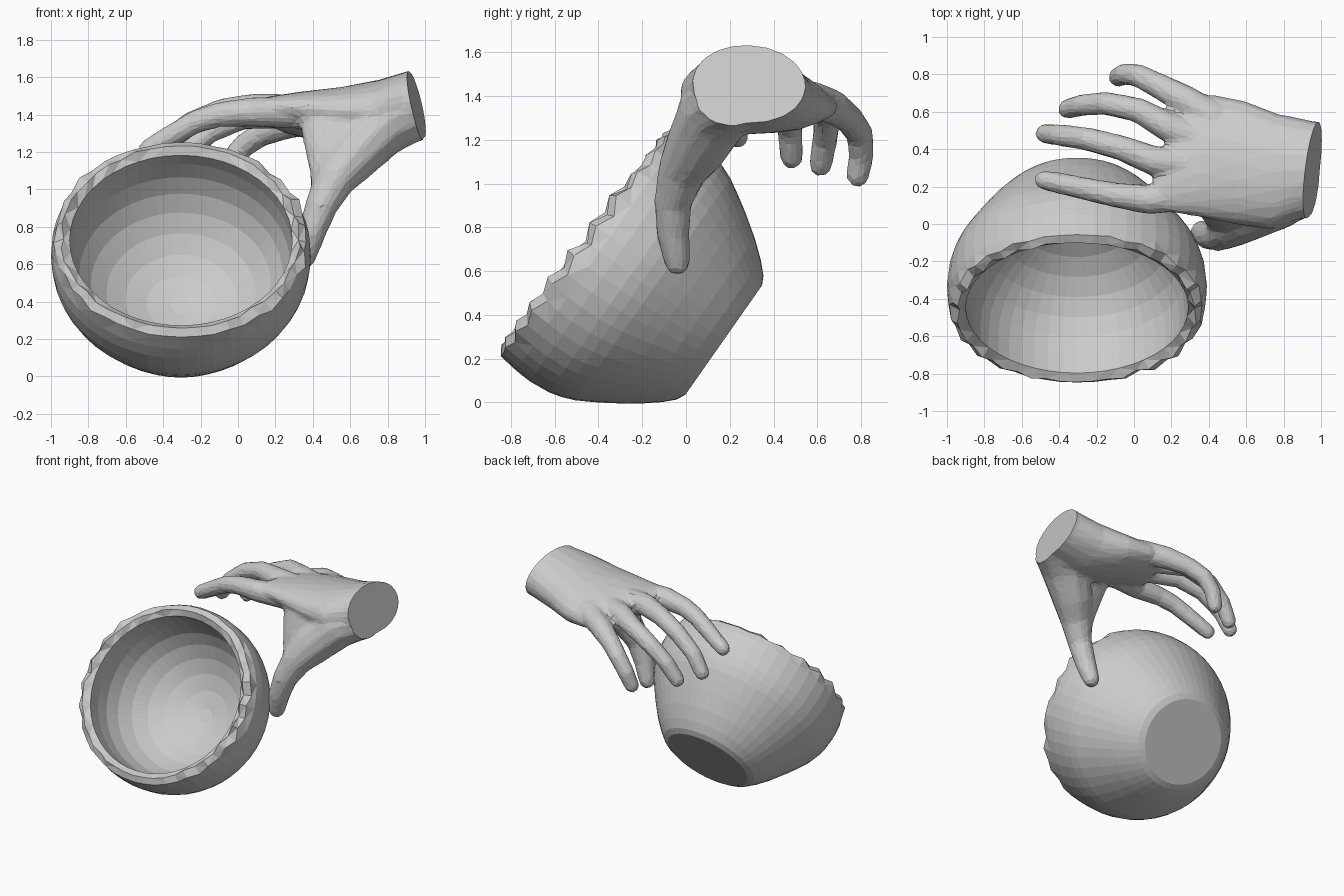
import bpy, bmesh, math, random
from mathutils import Vector

if "Cube" in bpy.data.objects:
    bpy.data.objects.remove(bpy.data.objects["Cube"])

random.seed(4)


def finish(bm, name):
    bmesh.ops.recalc_face_normals(bm, faces=bm.faces)
    me = bpy.data.meshes.new(name)
    bm.to_mesh(me)
    bm.free()
    ob = bpy.data.objects.new(name, me)
    bpy.context.collection.objects.link(ob)
    return ob


def skin_rings(bm, rings):
    """Join neighbouring vertex rings with quads and close both ends."""
    n = len(rings[0])
    for a, b in zip(rings, rings[1:]):
        for i in range(n):
            j = (i + 1) % n
            bm.faces.new((a[i], a[j], b[j], b[i]))
    bm.faces.new(rings[0])
    bm.faces.new(rings[-1])


def loft(bm, sections, n=16):
    """sections: (centre, half-axis u, half-axis v)"""
    rings = []
    for c, u, v in sections:
        rings.append([bm.verts.new(Vector(c) + Vector(u) * math.cos(t) + Vector(v) * math.sin(t))
                      for t in (2 * math.pi * i / n for i in range(n))])
    skin_rings(bm, rings)


def digit(bm, pts, radii, side):
    """Tube along pts with a rounded tip at the last point."""
    p = [Vector(q) for q in pts]
    r = list(radii)
    end = (p[-1] - p[-2]).normalized()
    tip = p[-1]
    p += [tip + end * r[-1] * 0.55, tip + end * r[-1] * 0.9]
    r += [r[-1] * 0.85, r[-1] * 0.45]
    secs = []
    for i, c in enumerate(p):
        d = (p[min(i + 1, len(p) - 1)] - p[max(i - 1, 0)]).normalized()
        v = d.cross(Vector(side)).normalized()
        u = v.cross(d)
        secs.append((c, u * r[i], v * r[i]))
    loft(bm, secs, 12)


# Bowl: tilted turned shape, open toward the front and up, with a chipped rim
SEG = 48
outer = [(0, .15), (0, .305), (.02, .345), (.07, .395), (.15, .46), (.26, .535), (.33, .578),
         (.4, .618), (.46, .642), (.52, .658), (.62, .668), (.70, .664)]
rim = [(.76, .652), (.785, .612), (.755, .572)]
inner = [(.66, .572)] + [(.66 - .50 * math.sin(a), .572 * math.cos(a))
                         for a in (math.radians(12 * k) for k in range(1, 7))] + [(.16, .05)]
bm = bmesh.new()
rings = []
for s, r in outer + rim + inner:
    chipped = (s, r) in rim[:2]
    ring = []
    for i in range(SEG):
        t = 2 * math.pi * i / SEG
        ss, rr = s, r
        if chipped:
            k = abs(math.cos(t))
            ss += k * ((.016 if i % 2 else -.016) + random.uniform(-.012, .012))
            rr += k * random.uniform(-.012, .012)
        if (s, r) in rim:
            ss += .01 - .025 * math.sin(t)     # lower lip reaches further forward
        h = rr * math.sin(t)
        ring.append(bm.verts.new((-.305 + 1.04 * rr * math.cos(t),
                                  .172 - .81 * ss + .575 * h,
                                  .284 + .58 * ss + .82 * h)))
    rings.append(ring)
skin_rings(bm, rings)
chip_verts = set(rings[len(outer)] + rings[len(outer) + 1])
bmesh.ops.triangulate(bm, faces=[f for f in bm.faces if any(v in chip_verts for v in f.verts)])
finish(bm, "bowl")

# Hand: palm and wrist
bm = bmesh.new()
palm = [((1.10, .28, 1.485), (.03, .26, -.01), (-.03, 0, .18)),
        ((.93, .29, 1.45), (.03, .26, -.01), (-.03, 0, .18)),
        ((.75, .28, 1.405), (.02, .31, -.01), (0, 0, .18)),
        ((.56, .33, 1.39), (.03, .33, -.03), (0, 0, .155)),
        ((.36, .37, 1.395), (.06, .325, -.045), (0, 0, .12)),
        ((.22, .37, 1.40), (.09, .30, -.05), (0, .01, .085)),
        ((.15, .36, 1.40), (.09, .26, -.04), (0, .01, .05))]
loft(bm, palm, 20)

# Hand: four fingers, knuckle to tip
fingers = [
    [(.35, .17, 1.41), (.08, .13, 1.415), (-.1, .155, 1.40), (-.22, .18, 1.365),
     (-.36, .21, 1.285), (-.48, .235, 1.215)],
    [(.35, .31, 1.42), (.10, .34, 1.435), (-.08, .41, 1.42), (-.25, .455, 1.355),
     (-.40, .475, 1.24), (-.475, .483, 1.12)],
    [(.38, .44, 1.40), (.18, .52, 1.405), (.02, .61, 1.385), (-.15, .645, 1.31),
     (-.28, .635, 1.20), (-.355, .615, 1.085)],
    [(.44, .56, 1.385), (.26, .67, 1.35), (.12, .745, 1.295), (.02, .795, 1.225),
     (-.05, .802, 1.13), (-.085, .785, 1.035)],
]
for f in fingers:
    digit(bm, f, (.09, .08, .068, .063, .059, .054), (0, 1, 0))

# Hand: thumb running from the wrist down to the bowl
digit(bm, [(1.10, .27, 1.48), (.90, .21, 1.41), (.75, .13, 1.33), (.60, .045, 1.165),
           (.515, -.02, 1.05), (.445, -.06, .91), (.395, -.06, .77), (.36, -.04, .64)],
      (.165, .17, .17, .145, .112, .087, .076, .06), (0, 1, 0))

# Hand: web between thumb and first finger
loft(bm, [((.46, -.04, .92), (.07, 0, 0), (0, .05, 0)),
          ((.515, .01, 1.08), (.13, 0, 0), (0, .07, 0)),
          ((.55, .06, 1.24), (.20, 0, 0), (0, .09, 0)),
          ((.57, .11, 1.38), (.25, 0, 0), (0, .10, 0))])
hand = finish(bm, "hand")

# Fuse the hand into one skin, then simplify to broad facets
bpy.context.view_layer.objects.active = hand
hand.select_set(True)
m = hand.modifiers.new("fuse", 'REMESH')
m.mode = 'VOXEL'
m.voxel_size = .016
m = hand.modifiers.new("soften", 'SMOOTH')
m.factor = .5
m.iterations = 7
m = hand.modifiers.new("facets", 'DECIMATE')
m.ratio = .09
for name in ("fuse", "soften", "facets"):
    bpy.ops.object.modifier_apply(modifier=name)

# Slice the wrist to a clean flat end
bm = bmesh.new()
bm.from_mesh(hand.data)
cut = bmesh.ops.bisect_plane(bm, geom=bm.verts[:] + bm.edges[:] + bm.faces[:],
                             plane_co=(.955, .29, 1.45), plane_no=(1, -.115, .22),
                             clear_outer=True)
edges = [e for e in cut["geom_cut"] if isinstance(e, bmesh.types.BMEdge)]
bmesh.ops.contextual_create(bm, geom=edges)
for f in bm.faces:
    f.smooth = False
bm.to_mesh(hand.data)
bm.free()
